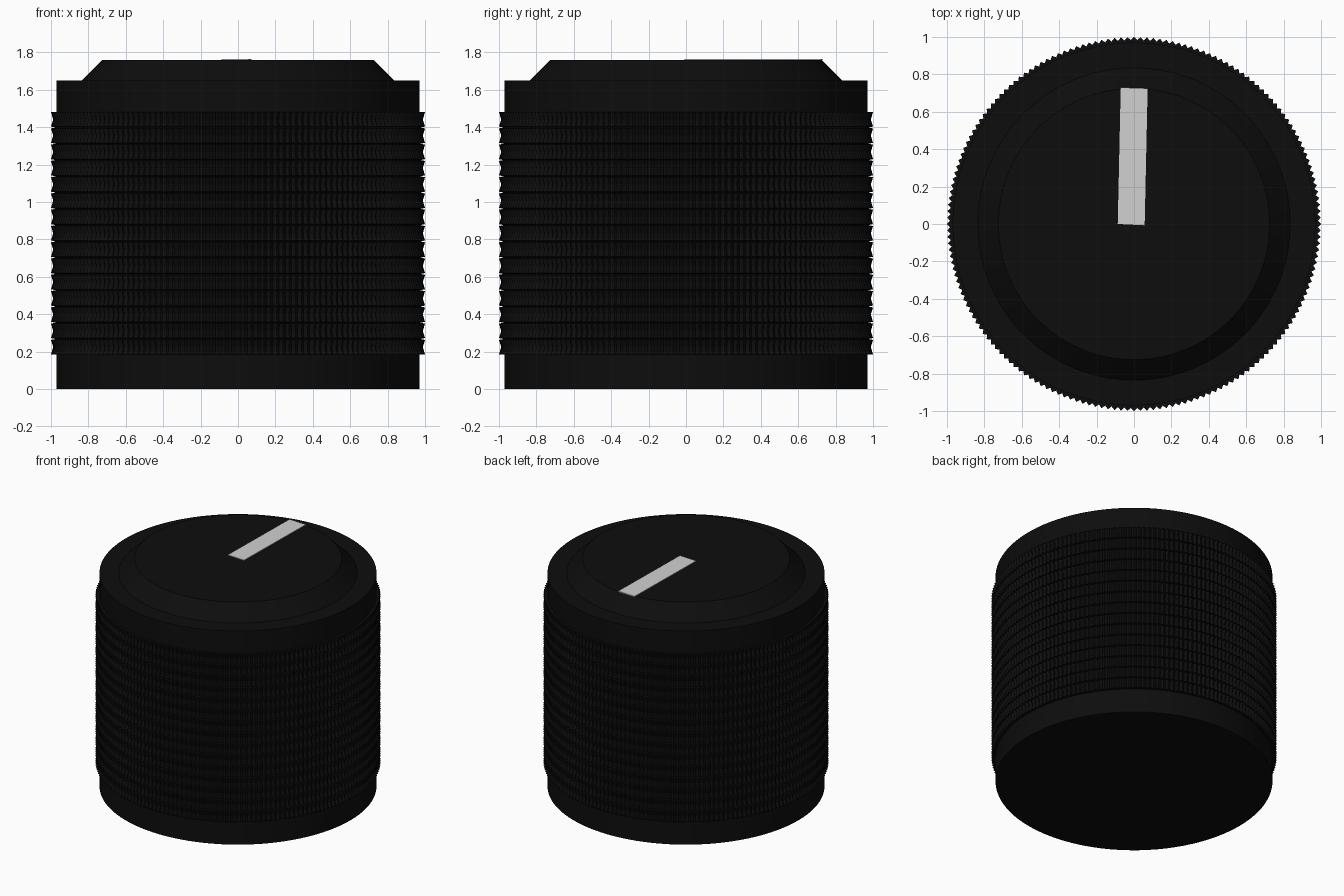
import bpy, bmesh, math

if "Cube" in bpy.data.objects:
    bpy.data.objects.remove(bpy.data.objects["Cube"])


def material(name, c):
    m = bpy.data.materials.new(name)
    m.diffuse_color = (c, c, c, 1)
    m.use_nodes = True
    m.node_tree.nodes["Principled BSDF"].inputs["Base Color"].default_value = m.diffuse_color
    return m


def lathe(name, rings, n, mat, smooth):
    """Rings are (z, radius on even columns, radius on odd columns)."""
    bm = bmesh.new()
    loops = []
    for z, r_even, r_odd in rings:
        loop = []
        for i in range(n):
            a = 2 * math.pi * i / n
            r = r_odd if i % 2 else r_even
            loop.append(bm.verts.new((r * math.cos(a), r * math.sin(a), z)))
        loops.append(loop)
    for lo, hi in zip(loops, loops[1:]):
        for i in range(n):
            j = (i + 1) % n
            bm.faces.new((lo[i], lo[j], hi[j], hi[i]))
    bm.faces.new(loops[0][::-1])
    bm.faces.new(loops[-1])
    return finish(name, bm, mat, smooth)


def finish(name, bm, mat, smooth=False):
    me = bpy.data.meshes.new(name)
    bm.to_mesh(me)
    bm.free()
    me.materials.append(mat)
    ob = bpy.data.objects.new(name, me)
    bpy.context.collection.objects.link(ob)
    if smooth:
        bpy.context.view_layer.objects.active = ob
        ob.select_set(True)
        bpy.ops.object.shade_smooth_by_angle(angle=math.radians(30))
        ob.select_set(False)
    return ob


black = material("matte black", 0.004)
white = material("pointer white", 0.64)

# Knob core with stepped, chamfered cap
core = [(0, 0.97), (1.65, 0.97), (1.65, 0.835), (1.76, 0.725)]
lathe("knob_body", [(z, r, r) for z, r in core], 128, black, True)

# Knurled grip: fifteen rows of fine teeth with a narrow groove between rows
ROWS, Z0, Z1 = 15, 0.18, 1.485
step = (Z1 - Z0) / ROWS
rings = []
for k in range(ROWS):
    z = Z0 + k * step
    if k:
        rings.append((z, 0.975, 0.972))
    rings += [(z + 0.005, 1.0, 0.983),
              (z + step / 2, 0.988, 0.976),
              (z + step - 0.005, 1.0, 0.983)]
lathe("knurled_grip", rings, 360, black, False)

# Pointer line on the cap
bm = bmesh.new()
outline = [(-0.087, 0.0), (0.057, -0.007), (0.073, 0.725), (-0.071, 0.73)]
face = bm.faces.new([bm.verts.new((x, y, 1.758)) for x, y in outline])
out = bmesh.ops.extrude_face_region(bm, geom=[face])
for v in out["geom"]:
    if isinstance(v, bmesh.types.BMVert):
        v.co.z = 1.765
bmesh.ops.recalc_face_normals(bm, faces=bm.faces)
finish("pointer_line", bm, white)
